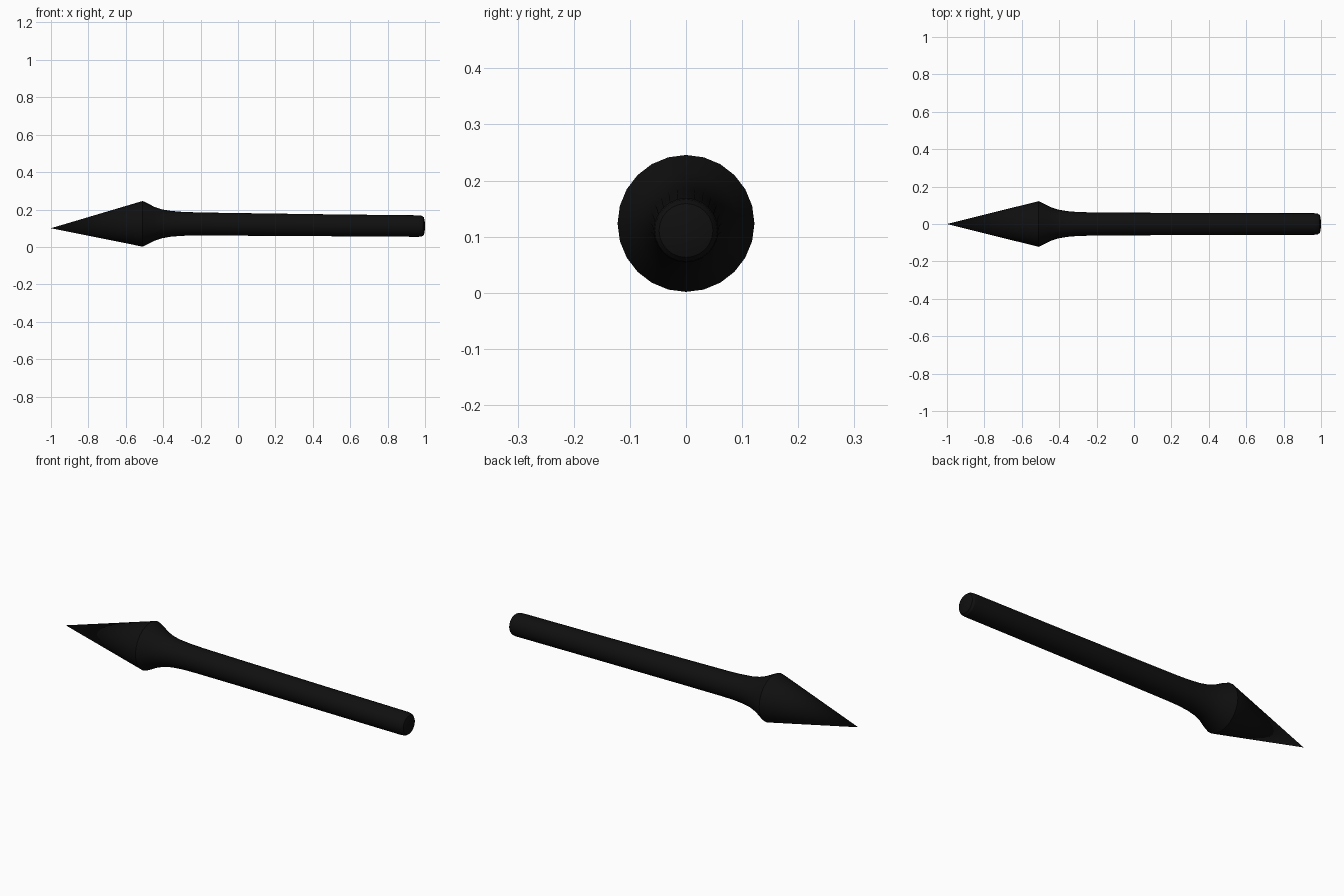
import bpy, bmesh, math

if "Cube" in bpy.data.objects:
    bpy.data.objects.remove(bpy.data.objects["Cube"])

SIDES = 24

black = bpy.data.materials.new("black")
black.diffuse_color = (0.005, 0.005, 0.005, 1)
black.use_nodes = True
black.node_tree.nodes["Principled BSDF"].inputs["Base Color"].default_value = black.diffuse_color


def lathe(name, rings, tip=None, end=None):
    """Skin rings given as (x, centre z, radius); close each end with a point."""
    bm = bmesh.new()
    loops = []
    for x, z, r in rings:
        loops.append([bm.verts.new((x, r * math.sin(a), z + r * math.cos(a)))
                      for a in (2 * math.pi * i / SIDES for i in range(SIDES))])
    for a, b in zip(loops, loops[1:]):
        for i in range(SIDES):
            j = (i + 1) % SIDES
            bm.faces.new((a[i], a[j], b[j], b[i]))
    for point, loop in ((tip, loops[0]), (end, loops[-1])):
        if point:
            v = bm.verts.new(point)
            for i in range(SIDES):
                bm.faces.new((v, loop[i], loop[(i + 1) % SIDES]))
    bmesh.ops.recalc_face_normals(bm, faces=bm.faces)
    mesh = bpy.data.meshes.new(name)
    bm.to_mesh(mesh)
    bm.free()
    mesh.materials.append(black)
    obj = bpy.data.objects.new(name, mesh)
    bpy.context.collection.objects.link(obj)
    bpy.context.view_layer.objects.active = obj
    obj.select_set(True)
    bpy.ops.object.shade_smooth_by_angle(angle=math.radians(30))
    obj.select_set(False)
    return obj


# Pointed head, flared neck, slightly drooping shaft and rounded butt
lathe("pointed_rod", [
    (-0.51, 0.1235, 0.122),
    (-0.49, 0.1235, 0.113),
    (-0.45, 0.1235, 0.092),
    (-0.41, 0.1235, 0.078),
    (-0.36, 0.1235, 0.069),
    (-0.30, 0.1235, 0.064),
    (-0.22, 0.1225, 0.062),
    (0.00, 0.1205, 0.0605),
    (0.50, 0.1155, 0.0585),
    (0.965, 0.1115, 0.0575),
    (0.983, 0.111, 0.0555),
    (0.993, 0.111, 0.048),
    (0.998, 0.111, 0.032),
], tip=(-1, 0, 0.10), end=(1, 0, 0.111))
